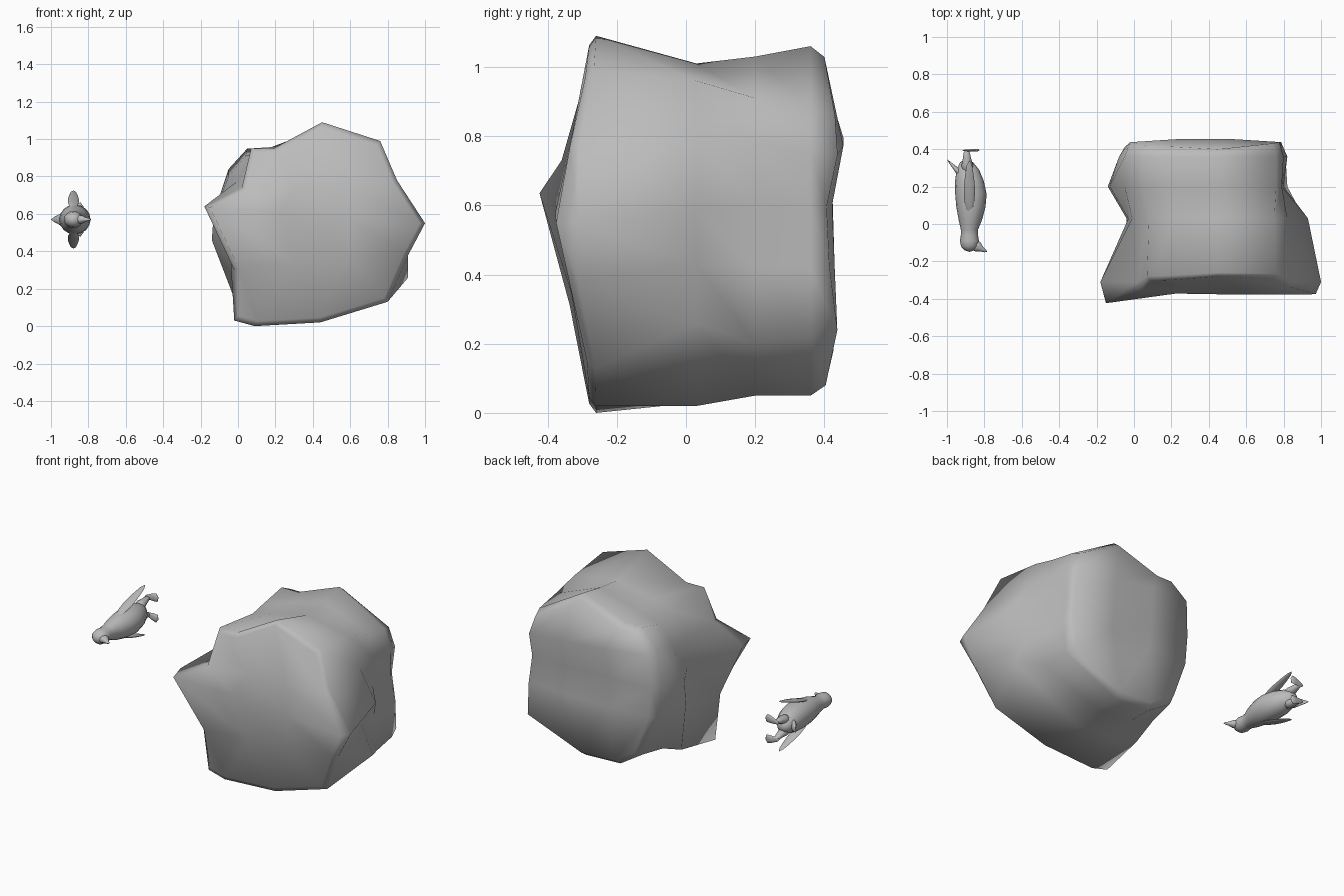
import bpy, bmesh, math
from mathutils import Vector

cube = bpy.data.objects.get("Cube")
if cube:
    bpy.data.objects.remove(cube, do_unlink=True)

# One plain grey for everything
grey = bpy.data.materials.new("stone grey")
grey.use_nodes = True
grey.diffuse_color = (0.5, 0.5, 0.5, 1)
grey.node_tree.nodes["Principled BSDF"].inputs["Base Color"].default_value = (0.5, 0.5, 0.5, 1)


def loft(name, rings, cap, start, end):
    """Skin a row of point rings, close both ends with cap, shade smooth."""
    bm = bmesh.new()
    rows = [[bm.verts.new(p) for p in ring] for ring in rings]
    n = len(rows[0])
    for a, b in zip(rows, rows[1:]):
        for i in range(n):
            j = (i + 1) % n
            bm.faces.new((a[i], a[j], b[j], b[i]))
    cap(bm, rows[0], start)
    cap(bm, rows[-1], end)
    bmesh.ops.recalc_face_normals(bm, faces=bm.faces[:])
    mesh = bpy.data.meshes.new(name)
    bm.to_mesh(mesh)
    bm.free()
    mesh.materials.append(grey)
    obj = bpy.data.objects.new(name, mesh)
    bpy.context.collection.objects.link(obj)
    bpy.ops.object.select_all(action='DESELECT')
    obj.select_set(True)
    bpy.context.view_layer.objects.active = obj
    bpy.ops.object.shade_smooth_by_angle(angle=math.radians(75))


def tip_cap(bm, row, tip):
    """Close a ring to a single point."""
    v = bm.verts.new(tip)
    for i in range(len(row)):
        bm.faces.new((row[i], row[(i + 1) % len(row)], v))


def grid_cap(bm, row, depth):
    """Close a boulder ring with a grid whose y comes from depth(x, z)."""
    grid = [row[2:6]]
    for left, right in ((1, 6), (0, 7), (13, 8)):
        line = [row[left]]
        for t in (1 / 3, 2 / 3):
            p = row[left].co.lerp(row[right].co, t)
            line.append(bm.verts.new((p.x, depth(p.x, p.z), p.z)))
        grid.append(line + [row[right]])
    grid.append([row[12], row[11], row[10], row[9]])
    for a, b in zip(grid, grid[1:]):
        for i in range(3):
            bm.faces.new((a[i], a[i + 1], b[i + 1], b[i]))


# Boulder outlines as x, z, clockwise from the left bump
front = [(-.18, .64), (.02, .74), (.07, .95), (.19, .95), (.45, 1.09), (.76, .99), (.85, .78),
         (1, .55), (.91, .38), (.8, .13), (.44, .02), (.09, 0), (-.02, .03), (-.02, .3)]
waist = [(-.03, .6), (-.01, .77), (.08, .92), (.22, .96), (.45, 1.01), (.75, .96), (.82, .78),
         (.93, .59), (.83, .43), (.91, .26), (.44, .02), (.25, .03), (.01, .07), (-.04, .35)]
hip = [(-.13, .6), (-.05, .8), (.04, .91), (.19, .95), (.45, 1.03), (.76, .91), (.79, .78),
       (.79, .6), (.8, .42), (.82, .2), (.44, .05), (.2, .06), (.02, .14), (-.14, .46)]
rear = [(-.08, .62), (-.05, .84), (.05, .95), (.16, .95), (.45, 1.06), (.76, .88), (.8, .76),
        (.8, .6), (.82, .42), (.81, .22), (.44, .05), (.2, .06), (.04, .16), (-.06, .42)]


def front_y(x, z):
    """The front wall bulges into a ridge, most strongly at the left."""
    ridge = max(0, 1 - abs(z - .57) / .45)
    return -.28 - ridge * (.1 + .07 * max(0, 1 - (x + .16) / .3))


def rear_y(x, z):
    """The rear wall has two soft swells."""
    return .435 + .02 * math.cos(4 * math.pi * (z - .28))


def section(outline, s, depth):
    points = [(.42 + (x - .42) * s, .54 + (z - .54) * s) for x, z in outline]
    return [(x, depth(x, z), z) for x, z in points]


loft("boulder", [
    section(front, .95, front_y),
    section(front, 1, lambda x, z: max(-.31, front_y(x, z) + .02)),
    section(waist, 1, lambda x, z: .03),
    section(hip, 1, lambda x, z: .2),
    section(rear, 1, lambda x, z: .36),
    section(rear, .94, lambda x, z: rear_y(x, z) - .015),
], grid_cap, front_y, rear_y)

# Bird lying on its side: head towards -y, belly towards +x
CX, CZ = -.88, .57


def round_ring(x, y, rx, rz, n=16):
    return [(x + rx * math.cos(2 * math.pi * i / n), y,
             CZ + rz * math.sin(2 * math.pi * i / n)) for i in range(n)]


# Head, neck, torso and rump stations: y, x shift, half width, half depth
stations = [(-.14, 0, .027, .024), (-.12, 0, .045, .04), (-.09, 0, .051, .045),
            (-.06, 0, .046, .042), (-.03, 0, .046, .048), (.02, .005, .062, .064),
            (.09, .008, .078, .077), (.16, .008, .084, .08), (.23, 0, .077, .074),
            (.29, -.008, .06, .058), (.33, -.015, .035, .035)]
loft("bird_body", [round_ring(CX + dx, y, rx, rz) for y, dx, rx, rz in stations],
     tip_cap, (CX, -.149, CZ), (CX - .02, .345, CZ))


def spindle(name, a, b, widths, side, flat):
    """Tapered limb from a to b, wide along side and thinned by flat."""
    a, b, side = Vector(a), Vector(b), Vector(side)
    axis = (b - a).normalized()
    side = (side - axis * side.dot(axis)).normalized()
    thin = axis.cross(side)
    rings = []
    for k, w in enumerate(widths):
        c = a.lerp(b, (k + .5) / len(widths))
        rings.append([c + side * w * math.cos(t * math.pi / 5)
                      + thin * w * flat * math.sin(t * math.pi / 5) for t in range(10)])
    loft(name, rings, tip_cap, a, b)


spindle("beak", (CX + .015, -.105, CZ), (-.785, -.15, CZ), (.03, .028, .015, .008), (0, 1, 0), .8)
spindle("tail", (-.91, .25, CZ), (-1, .345, CZ), (.035, .035, .022, .01), (0, 0, 1), .45)

# Mirrored flippers, legs and webbed feet
for label, s in (("left", -1), ("right", 1)):
    spindle(label + "_flipper", (CX, .05, CZ + s * .06), (CX, .34, CZ + s * .155),
            (.016, .027, .03, .028, .022, .014), (1, 0, 0), .3)
    spindle(label + "_leg", (CX - .01, .27, CZ + s * .03), (CX - .015, .4, CZ + s * .055),
            (.03, .03, .022, .016), (1, 0, 0), .85)
    spindle(label + "_foot", (CX - .04, .393, CZ + s * .05), (CX + .055, .395, CZ + s * .068),
            (.012, .018, .024, .026), (0, 0, 1), .3)
